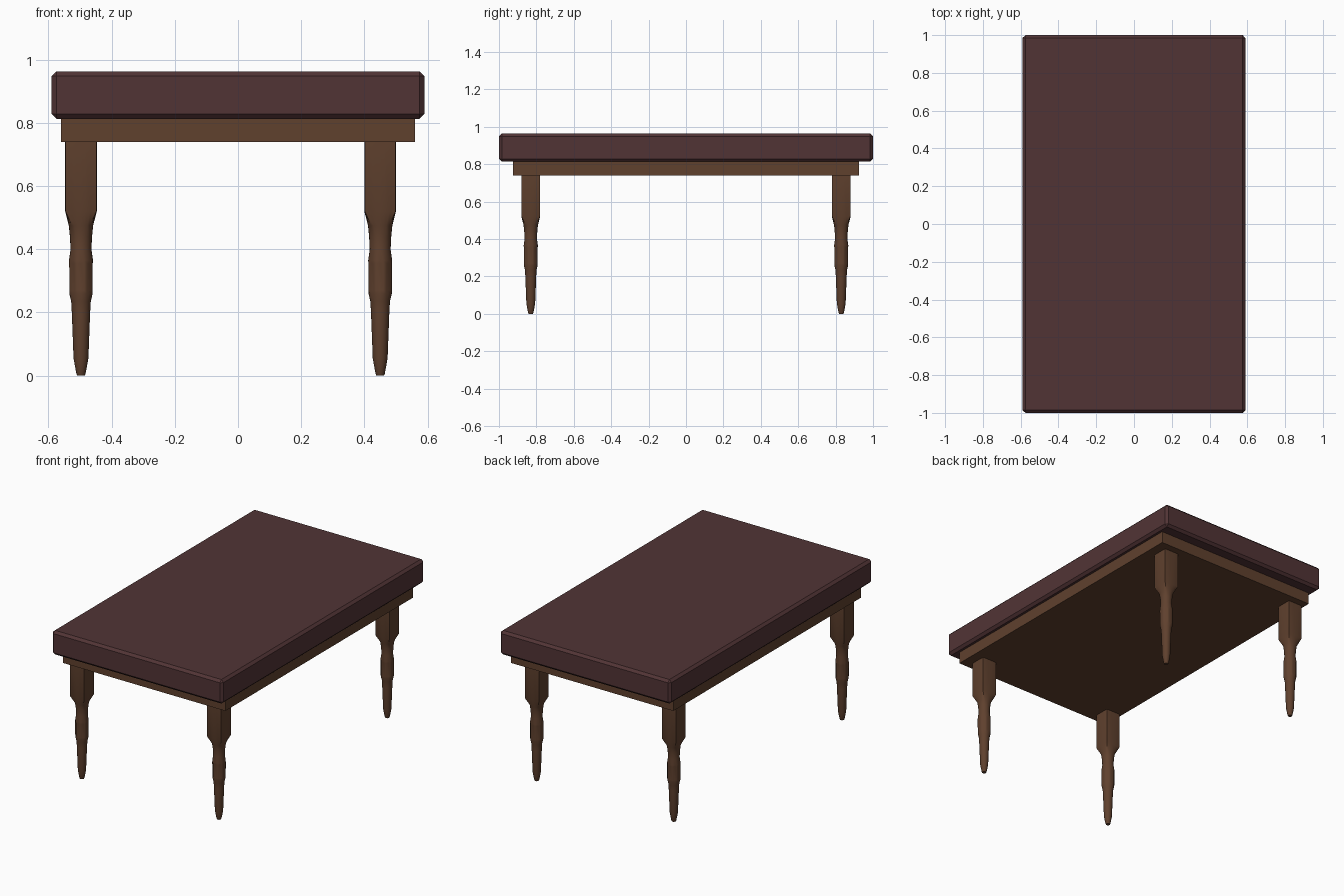
import bpy, bmesh
from math import sin, cos, tau, radians

if "Cube" in bpy.data.objects:
    bpy.data.objects.remove(bpy.data.objects["Cube"])


def material(name, rgb):
    m = bpy.data.materials.new(name)
    m.diffuse_color = (*rgb, 1)
    m.use_nodes = True
    m.node_tree.nodes["Principled BSDF"].inputs["Base Color"].default_value = m.diffuse_color
    return m


top_mat = material("dark_red_wood", (0.083, 0.034, 0.036))
wood = material("brown_wood", (0.115, 0.052, 0.027))


def box(name, sx, sy, z0, z1, mat, bevel=0):
    bpy.ops.mesh.primitive_cube_add(size=1, location=(0, 0, (z0 + z1) / 2))
    ob = bpy.context.object
    ob.name = name
    ob.scale = (sx, sy, z1 - z0)
    bpy.ops.object.transform_apply(location=False, rotation=False, scale=True)
    if bevel:
        mod = ob.modifiers.new("chamfer", "BEVEL")
        mod.width, mod.segments = bevel, 1
    ob.data.materials.append(mat)


# table top and solid frame beneath it
box("table_top", 1.18, 2.0, 0.813, 0.963, top_mat, 0.015)
box("frame", 1.12, 1.85, 0.74, 0.814, wood)

# leg profile: height, half width, squareness (1 square, 0 round), flute depth
PROFILE = [
    (0.745, 0.05, 1, 0), (0.52, 0.05, 1, 0), (0.475, 0.0385, 0.12, 0),
    (0.44, 0.035, 0, 0), (0.40, 0.033, 0, 0), (0.365, 0.038, 0, 0),
    (0.355, 0.0385, 0, 0.004), (0.27, 0.038, 0, 0.004), (0.26, 0.037, 0, 0),
    (0.235, 0.031, 0, 0), (0.20, 0.029, 0, 0), (0.055, 0.0235, 0, 0),
    (0.03, 0.019, 0, 0), (0.006, 0.0145, 0, 0), (0.0, 0.012, 0, 0),
]
SIDES = 24


def leg_mesh():
    bm = bmesh.new()
    rings = []
    for z, r, square, flute in PROFILE:
        ring = []
        for i in range(SIDES):
            c, s = cos(tau * i / SIDES), sin(tau * i / SIDES)
            # stretch the circle toward a square with eased corners
            stretch = min(1 / max(abs(c), abs(s)), 1.37)
            d = r * (1 + square * (stretch - 1))
            if i % 3 == 0:
                d -= flute
            ring.append(bm.verts.new((d * c, d * s, z)))
        rings.append(ring)
    for a, b in zip(rings, rings[1:]):
        for i in range(SIDES):
            j = (i + 1) % SIDES
            bm.faces.new((a[i], b[i], b[j], a[j]))
    bm.faces.new(rings[0])
    bm.faces.new(rings[-1][::-1])
    me = bpy.data.meshes.new("turned_leg")
    bm.to_mesh(me)
    bm.free()
    me.materials.append(wood)
    return me


# four turned legs
leg = leg_mesh()
for side, x in (("left", -0.497), ("right", 0.45)):
    for end, y in (("front", -0.83), ("back", 0.83)):
        ob = bpy.data.objects.new(f"{end}_{side}_leg", leg)
        ob.location = (x, y, 0)
        bpy.context.collection.objects.link(ob)
bpy.ops.object.select_all(action="DESELECT")
ob.select_set(True)
bpy.context.view_layer.objects.active = ob
bpy.ops.object.shade_smooth_by_angle(angle=radians(30))
